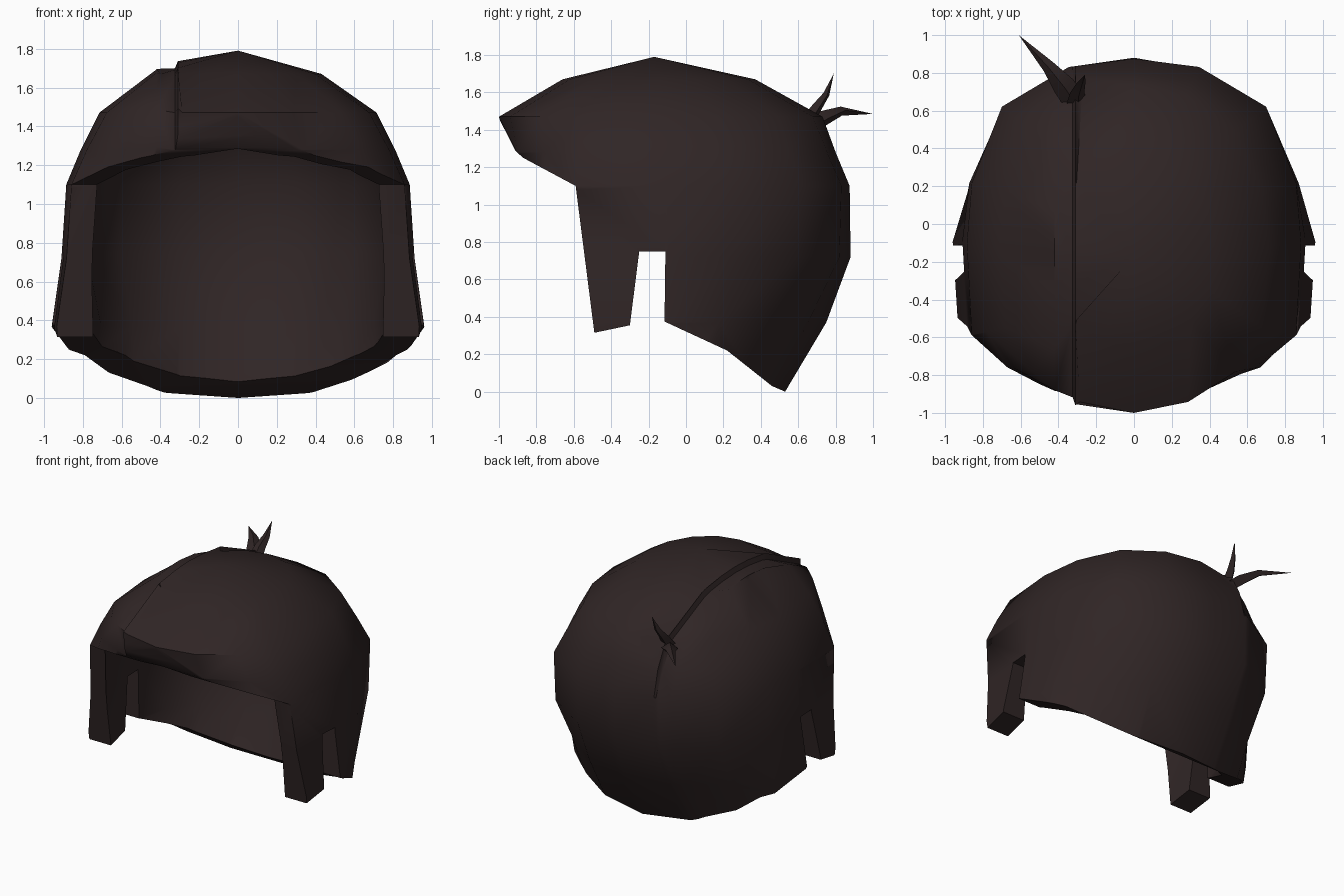
import bpy, bmesh, math
from mathutils import Vector

if "Cube" in bpy.data.objects:
    bpy.data.objects.remove(bpy.data.objects["Cube"])

hair = bpy.data.materials.new("dark_brown_hair")
hair.use_nodes = True
COLOR = (0.029, 0.0185, 0.0185, 1)
hair.diffuse_color = COLOR
bsdf = hair.node_tree.nodes["Principled BSDF"]
bsdf.inputs["Base Color"].default_value = COLOR
bsdf.inputs["Roughness"].default_value = 0.8

# Half outlines seen from above, front to back: round head, and pinched nape
HEAD = [(0, -1), (.42, -.95), (.8, -.82), (.97, -.64), (1, -.11),
        (.97, .25), (.79, .71), (.39, .95), (0, 1)]
NAPE = HEAD[:5] + [(.91, .23), (.7, .54), (.39, .86), (0, 1)]
CROWN = [(math.sin(a), -math.cos(a)) for a in (math.pi * i / 8 for i in range(9))]


def finish(bm, name):
    bmesh.ops.recalc_face_normals(bm, faces=bm.faces)
    mesh = bpy.data.meshes.new(name)
    bm.to_mesh(mesh)
    bm.free()
    mesh.materials.append(hair)
    obj = bpy.data.objects.new(name, mesh)
    bpy.context.collection.objects.link(obj)
    return obj


def select(obj):
    bpy.ops.object.select_all(action='DESELECT')
    obj.select_set(True)
    bpy.context.view_layer.objects.active = obj


def smooth(obj, degrees):
    select(obj)
    bpy.ops.object.shade_smooth_by_angle(angle=math.radians(degrees))


def skin(bm, rings):
    for a, b in zip(rings, rings[1:]):
        n = len(a)
        for i in range(n):
            j = (i + 1) % n
            bm.faces.new((a[i], a[j], b[j], b[i]))


def cap(bm, ring, point):
    tip = bm.verts.new(point)
    for i in range(len(ring)):
        bm.faces.new((ring[i], ring[(i + 1) % len(ring)], tip))


def dome(levels, pole):
    """Closed dome; level = height, half width, front y, back y, shape.
    Shape blends the outline from nape (-1) through head (0) to crown (1)."""
    bm = bmesh.new()
    rings = []
    for z, w, front, back, shape in levels:
        c = -.15 * max(shape, 0)
        target = CROWN if shape > 0 else NAPE
        half = []
        for p, q in zip(HEAD, target):
            u, v = Vector(p).lerp(Vector(q), abs(shape))
            half.append((u * w, c + v * (c - front if v < 0 else back - c)))
        loop = half + [(-x, y) for x, y in half[-2:0:-1]]
        rings.append([bm.verts.new((x, y, z)) for x, y in loop])
    skin(bm, rings)
    bm.faces.new(rings[0])
    cap(bm, rings[-1], pole)
    return bm


# Outer hair volume
bm = dome([(-.1, .93, -.85, .47, -1), (0, .94, -.85, .53, -1),
           (.37, .96, -.85, .75, -.9), (.72, .91, -.88, .88, -.2),
           (1.1, .885, -.92, .875, 0), (1.28, .81, -.95, .80, .2),
           (1.47, .715, -1, .73, .5), (1.67, .43, -.66, .37, 1)],
          (0, -.17, 1.79))

# Parting: raised lips on both sides of a narrow groove
LIPS = {-.31: 1.04, -.325: 1.0, -.42: 1.03}
for x in LIPS:
    bmesh.ops.bisect_plane(bm, geom=bm.verts[:] + bm.edges[:] + bm.faces[:],
                           plane_co=(x, 0, 0), plane_no=(1, 0, 0), dist=1e-5)
for v in bm.verts:
    for x, grow in LIPS.items():
        if abs(v.co.x - x) < .002 and v.co.z > 1.2:
            middle = Vector((x, -.1, .9))
            v.co = middle + (v.co - middle) * grow
            break
hair_shell = finish(bm, "hair_shell")

# Hollow for the head
hollow = finish(dome([(-.25, .76, -.8, .24, -1), (.1, .76, -.8, .40, -1),
                      (.37, .77, -.8, .62, -.9), (.75, .78, -.84, .74, -.2),
                      (1.1, .76, -.9, .74, 0), (1.3, .68, -.91, .67, .3),
                      (1.48, .54, -.73, .54, .7), (1.61, .3, -.5, .24, 1)],
                     (0, -.17, 1.66)), "head_hollow")

# Side profile that trims fringe, sideburns, ear notches and nape
TRIM = [(-1.3, 1.5), (-1.02, 1.5), (-.91, 1.285), (-.87, 1.25), (-.59, 1.1),
        (-.49, .315), (-.3, .355), (-.25, .75), (-.11, .75), (-.115, .375),
        (.22, .22), (.46, .03), (.53, 0), (.8, -.02), (.8, -.4), (-1.3, -.4)]
bm = bmesh.new()
face = bm.faces.new([bm.verts.new((-1.3, y, z)) for y, z in TRIM])
side = bmesh.ops.extrude_face_region(bm, geom=[face])["geom"]
bmesh.ops.translate(bm, vec=(2.6, 0, 0),
                    verts=[g for g in side if isinstance(g, bmesh.types.BMVert)])
trim = finish(bm, "edge_trim")

for cutter in (hollow, trim):
    cutter.hide_render = True
    select(hair_shell)
    mod = hair_shell.modifiers.new("cut", 'BOOLEAN')
    mod.operation = 'DIFFERENCE'
    mod.solver = 'EXACT'
    mod.object = cutter
    bpy.ops.object.modifier_apply(modifier=mod.name)
    bpy.data.objects.remove(cutter)
smooth(hair_shell, 50)


# Loose tufts at the crown
def tuft(name, path, radii):
    bm = bmesh.new()
    pts = [Vector(p) for p in path]
    rings = []
    for i, r in enumerate(radii):
        d = (pts[i + 1] - pts[max(i - 1, 0)]).normalized()
        side = d.cross(Vector((.3, -.5, .8))).normalized()
        up = side.cross(d)
        rings.append([bm.verts.new(pts[i] + r * (side * math.cos(a) + up * math.sin(a) * .7))
                      for a in (k * math.pi / 2 for k in range(4))])
    skin(bm, rings)
    bm.faces.new(rings[0])
    cap(bm, rings[-1], pts[-1])
    smooth(finish(bm, name), 40)


tuft("long_tuft", [(-.31, .64, 1.41), (-.37, .73, 1.46), (-.45, .83, 1.5), (-.61, 1, 1.485)],
     (.06, .06, .035))
tuft("short_tuft", [(-.31, .63, 1.42), (-.3, .7, 1.52), (-.28, .75, 1.59), (-.26, .79, 1.7)],
     (.055, .04, .025))
